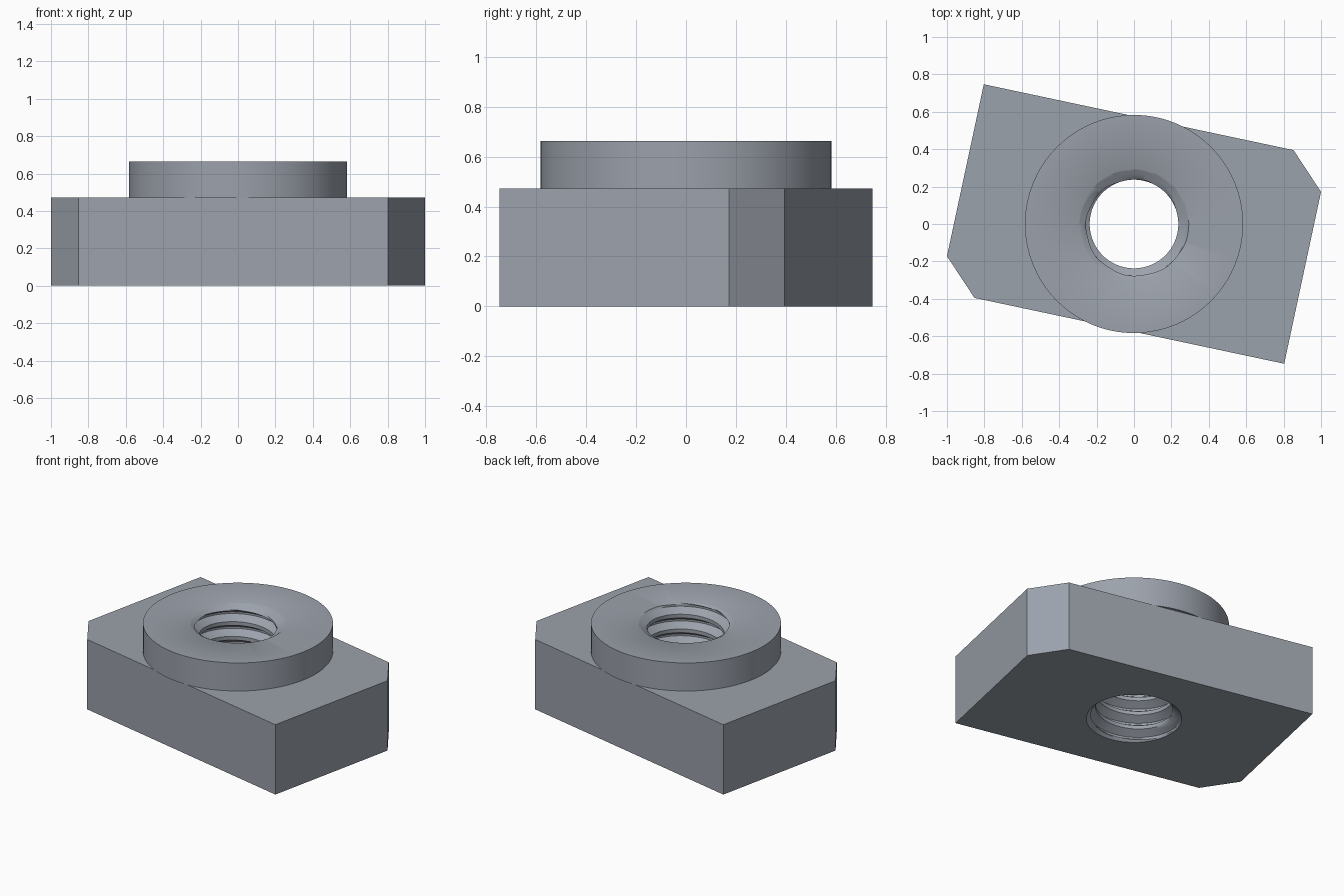
import bpy, bmesh, math

if "Cube" in bpy.data.objects:
    bpy.data.objects.remove(bpy.data.objects["Cube"])

BASE_H, TOP = 0.473, 0.663      # block height, collar top
COLLAR_R = 0.583
MINOR, MAJOR, PITCH = 0.237, 0.287, 0.1
MOUTH = 0.293                   # countersink radius at both ends
SEG = 96

steel = bpy.data.materials.new("slate_grey_steel")
steel.diffuse_color = (0.33, 0.36, 0.41, 1)
steel.use_nodes = True
steel.node_tree.nodes["Principled BSDF"].inputs["Base Color"].default_value = steel.diffuse_color


def finish(bm, name):
    mesh = bpy.data.meshes.new(name)
    bm.to_mesh(mesh)
    bm.free()
    mesh.materials.append(steel)
    ob = bpy.data.objects.new(name, mesh)
    bpy.context.collection.objects.link(ob)
    return ob


def circle(r, z, n=SEG):
    return [(r * math.cos(2 * math.pi * j / n), r * math.sin(2 * math.pi * j / n), z)
            for j in range(n)]


# Block: skewed plate with two clipped corners and a through hole
half = [(-0.803, 0.747), (-1.0, -0.172), (-0.853, -0.395)]
outline = half + [(-x, -y) for x, y in half]
bm = bmesh.new()
levels = []
for z in (0, BASE_H):
    loops, edges = [], []
    for pts in ([(x, y, z) for x, y in outline], circle(MOUTH, z)):
        vs = [bm.verts.new(p) for p in pts]
        edges += [bm.edges.new((vs[i - 1], vs[i])) for i in range(len(vs))]
        loops.append(vs)
    bmesh.ops.triangle_fill(bm, edges=edges, use_beauty=True, normal=(0, 0, 1))
    levels.append(loops)
for low, high in zip(*levels):
    for i in range(len(low)):
        bm.faces.new((low[i - 1], low[i], high[i], high[i - 1]))
bmesh.ops.recalc_face_normals(bm, faces=bm.faces[:])
finish(bm, "base_block")


# Thread profile: crest flat, flank, root flat, flank
def thread_radius(t):
    t %= 1.0
    if t < 0.25:
        return MINOR
    if t < 0.5625:
        return MINOR + (MAJOR - MINOR) * (t - 0.25) / 0.3125
    if t < 0.6875:
        return MAJOR
    return MAJOR - (MAJOR - MINOR) * (t - 0.6875) / 0.3125


def bore_radius(z, t):
    bottom = MOUTH - z                                  # steep lower countersink
    top = MOUTH - (TOP - z) / math.tan(math.radians(30))  # shallow upper one
    return max(thread_radius(t), bottom, top)


# Collar and threaded bore share one skin so the rim shades smoothly
steps = [0, 0.125] + [0.25 + 0.3125 * k / 5 for k in range(6)] \
    + [0.6875 + 0.3125 * k / 5 for k in range(5)]
rows = [turn + s for turn in range(-2, math.ceil(TOP / PITCH) + 2) for s in steps]
bm = bmesh.new()
columns = []
for j in range(SEG + 1):
    a = 2 * math.pi * j / SEG
    profile = []
    for t in rows:
        z = min(max((t + j / SEG) * PITCH, 0), TOP)
        profile.append((bore_radius(z, z / PITCH - j / SEG), z))
    profile += [(COLLAR_R, TOP), (COLLAR_R, BASE_H), (MOUTH, BASE_H)]
    columns.append([bm.verts.new((r * math.cos(a), r * math.sin(a), z))
                    for r, z in profile])
for c0, c1 in zip(columns, columns[1:]):
    for i in range(len(c0) - 1):
        bm.faces.new((c0[i], c0[i + 1], c1[i + 1], c1[i]))
bmesh.ops.remove_doubles(bm, verts=bm.verts[:], dist=1e-5)
collar = finish(bm, "threaded_collar")

bpy.ops.object.select_all(action='DESELECT')
collar.select_set(True)
bpy.context.view_layer.objects.active = collar
bpy.ops.object.shade_smooth_by_angle(angle=math.radians(35))
